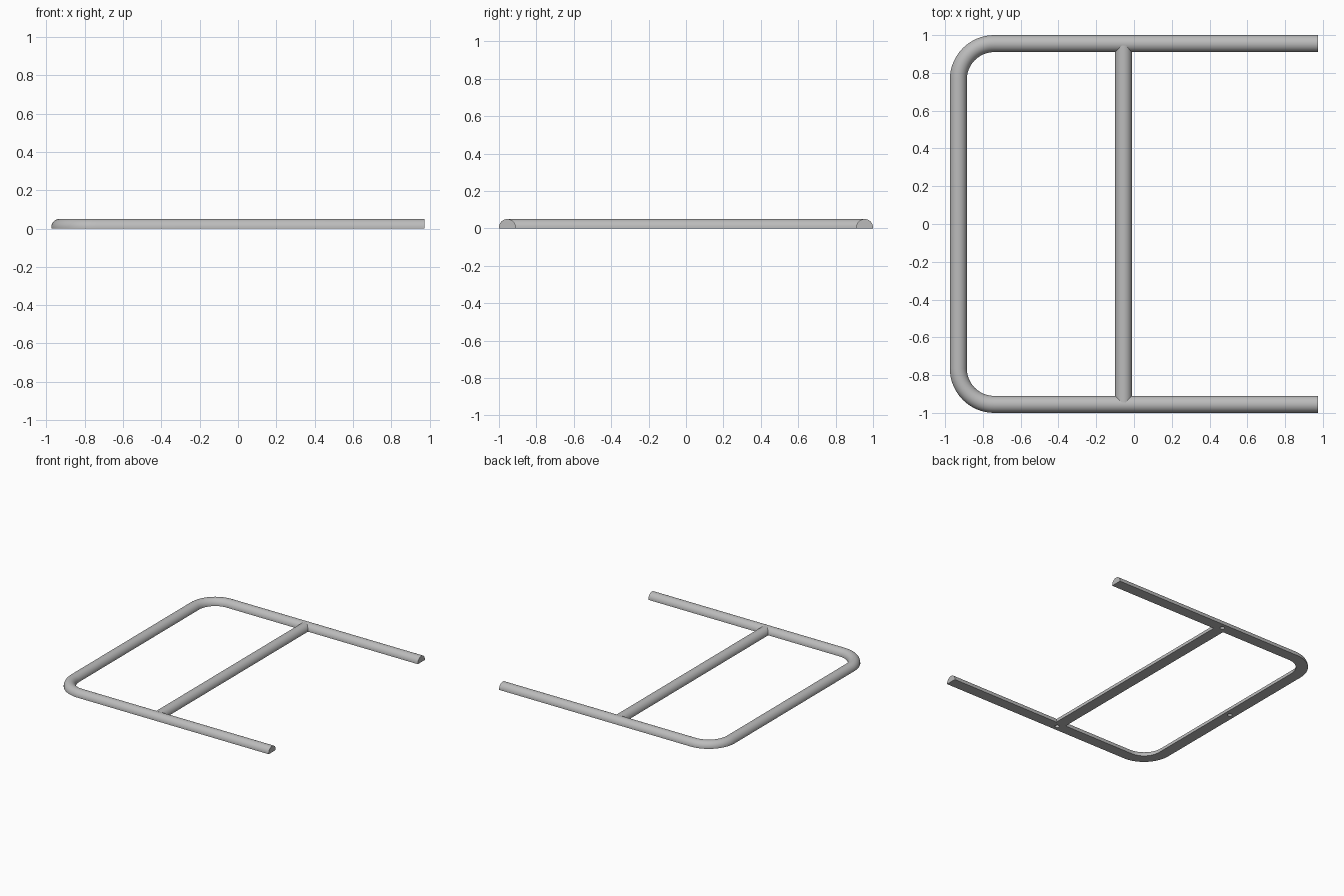
import bpy, bmesh
from math import pi, sin, cos
from mathutils import Vector

old = bpy.data.objects.get("Cube")
if old:
    bpy.data.objects.remove(old, do_unlink=True)

HALF_W, HEIGHT = 0.045, 0.05
RAIL_X, RAIL_Y, BEND = -0.93, 0.955, 0.19
BAR_X = -0.055

metal = bpy.data.materials.new("grey metal")
metal.use_nodes = True
metal.diffuse_color = (0.5, 0.5, 0.5, 1)
metal.node_tree.nodes["Principled BSDF"].inputs["Base Color"].default_value = (0.5, 0.5, 0.5, 1)

# Half-round section: flat underside, short upright lip, round top
ARC = 24
section = [(-HALF_W, 0)]
for i in range(ARC + 1):
    a = pi - pi * i / ARC
    section.append((HALF_W * cos(a), HEIGHT - HALF_W + HALF_W * sin(a)))
section.append((HALF_W, 0))


def make_object(name, bm):
    bmesh.ops.recalc_face_normals(bm, faces=bm.faces)
    mesh = bpy.data.meshes.new(name)
    bm.to_mesh(mesh)
    bm.free()
    mesh.materials.append(metal)
    obj = bpy.data.objects.new(name, mesh)
    bpy.context.collection.objects.link(obj)
    return obj


def sweep(name, path):
    """Carry the half-round section along (point, direction) pairs."""
    bm = bmesh.new()
    rings = []
    for point, along in path:
        side = Vector((-along.y, along.x, 0))
        rings.append([bm.verts.new(point + side * u + Vector((0, 0, v))) for u, v in section])
    n = len(section)
    for r0, r1 in zip(rings, rings[1:]):
        for i in range(n):
            j = (i + 1) % n
            bm.faces.new((r0[i], r0[j], r1[j], r1[i]))
    bm.faces.new(rings[0])
    bm.faces.new(rings[-1])
    return make_object(name, bm)


# U-shaped rail with two rounded corners
path = [(Vector((0.975, RAIL_Y, 0)), Vector((-1, 0, 0)))]
for sign, start in ((1, pi / 2), (-1, pi)):
    centre = Vector((RAIL_X + BEND, sign * (RAIL_Y - BEND), 0))
    for i in range(17):
        a = start + pi / 2 * i / 16
        path.append((centre + BEND * Vector((cos(a), sin(a), 0)), Vector((-sin(a), cos(a), 0))))
path.append((Vector((0.975, -RAIL_Y, 0)), Vector((1, 0, 0))))
rail = sweep("u_rail", path)

# Straight bar joining the two arms
forward = Vector((0, 1, 0))
bar = sweep("cross_bar", [(Vector((BAR_X, y, 0)), forward) for y in (-0.945, 0.945)])

# Blind screw holes in the underside
bm = bmesh.new()
for x, y in ((BAR_X, RAIL_Y), (BAR_X, -RAIL_Y), (RAIL_X, 0)):
    made = bmesh.ops.create_cone(bm, cap_ends=True, segments=24, radius1=0.017,
                                 radius2=0.017, depth=0.07)
    bmesh.ops.translate(bm, verts=made["verts"], vec=(x, y, 0))
cutter = make_object("screw_hole_cutter", bm)
cutter.hide_render = True
cutter.hide_set(True)

for obj in (rail, bar):
    cut = obj.modifiers.new("screw holes", "BOOLEAN")
    cut.operation = "DIFFERENCE"
    cut.solver = "EXACT"
    cut.object = cutter

# Bake the holes, then remove the cutter
bpy.context.view_layer.update()
graph = bpy.context.evaluated_depsgraph_get()
baked = [(o, bpy.data.meshes.new_from_object(o.evaluated_get(graph))) for o in (rail, bar)]
for obj, mesh in baked:
    obj.modifiers.clear()
    obj.data = mesh
bpy.data.objects.remove(cutter, do_unlink=True)

# Smooth shading with crisp edges
bpy.ops.object.select_all(action="DESELECT")
for obj in (rail, bar):
    obj.select_set(True)
bpy.context.view_layer.objects.active = rail
bpy.ops.object.shade_smooth_by_angle(angle=pi / 6)
